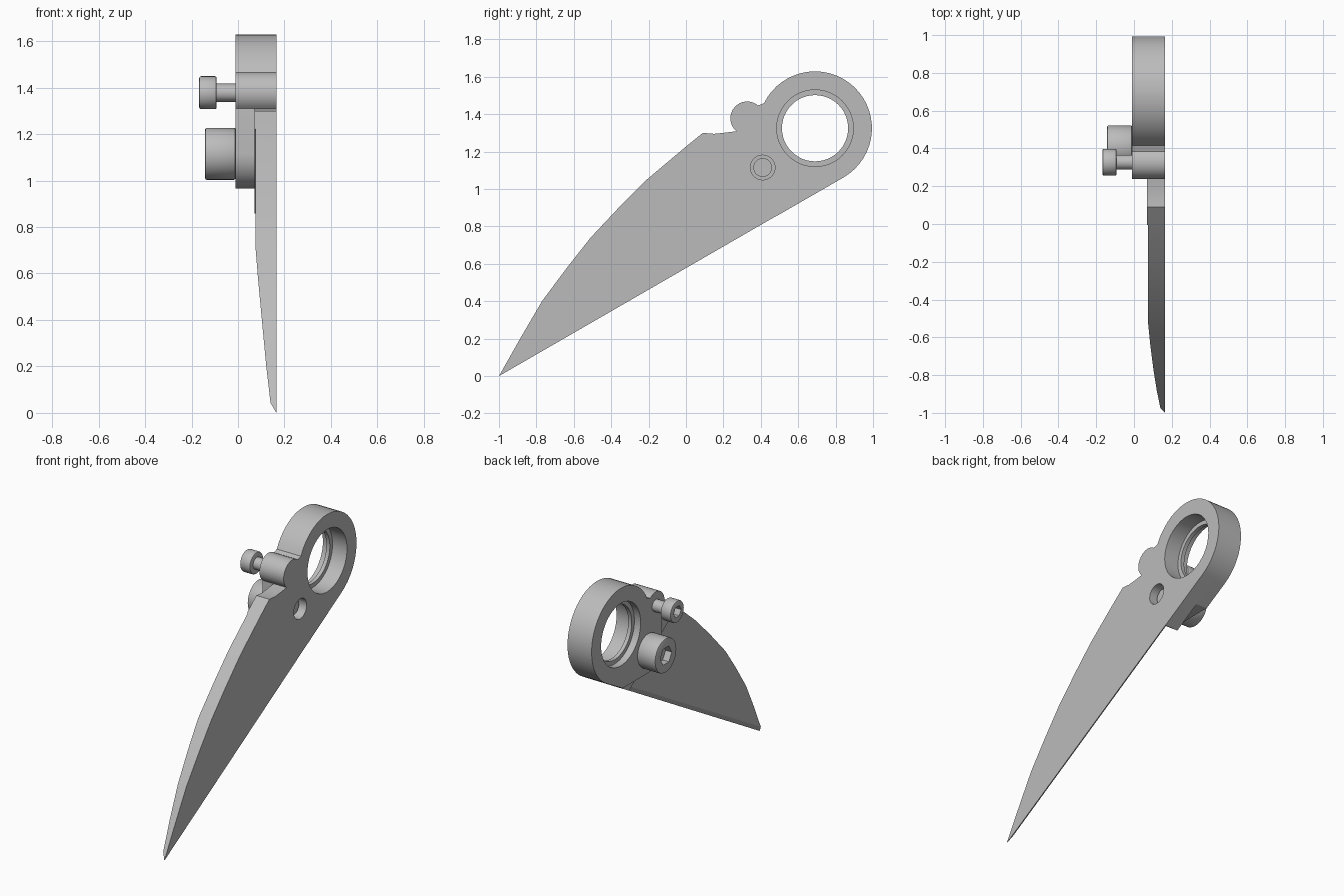
import bpy, bmesh
from math import sin, cos, radians, pi, sqrt

cube = bpy.data.objects.get("Cube")
if cube:
    bpy.data.objects.remove(cube, do_unlink=True)

steel = bpy.data.materials.new("plain_grey_steel")
steel.use_nodes = True
grey = (0.5, 0.5, 0.5, 1)
steel.diffuse_color = grey
steel.node_tree.nodes["Principled BSDF"].inputs["Base Color"].default_value = grey


def loft(name, start, end):
    """Solid between two matching rings of 3D points."""
    bm = bmesh.new()
    a = [bm.verts.new(p) for p in start]
    b = [bm.verts.new(p) for p in end]
    bm.faces.new(a)
    bm.faces.new(b)
    for i in range(len(a)):
        j = (i + 1) % len(a)
        bm.faces.new((a[i], a[j], b[j], b[i]))
    bmesh.ops.recalc_face_normals(bm, faces=bm.faces)
    mesh = bpy.data.meshes.new(name)
    bm.to_mesh(mesh)
    bm.free()
    mesh.materials.append(steel)
    obj = bpy.data.objects.new(name, mesh)
    bpy.context.collection.objects.link(obj)
    return obj


def prism(name, outline, x0, x1):
    return loft(name, [(x0, y, z) for y, z in outline], [(x1, y, z) for y, z in outline])


def arc(centre, r, a0, a1, n):
    angles = [radians(a0 + (a1 - a0) * i / n) for i in range(n + 1)]
    return [(centre[0] + r * cos(a), centre[1] + r * sin(a)) for a in angles]


def rod(name, centre, r, x0, x1, sides=40):
    return prism(name, arc(centre, r, 0, 360, sides)[:-1], x0, x1)


def select(obj):
    bpy.ops.object.select_all(action='DESELECT')
    obj.select_set(True)
    bpy.context.view_layer.objects.active = obj


def combine(obj, other, operation):
    mod = obj.modifiers.new(operation.lower(), 'BOOLEAN')
    mod.operation, mod.object, mod.solver = operation, other, 'EXACT'
    select(obj)
    bpy.ops.object.modifier_apply(modifier=mod.name)
    bpy.data.objects.remove(other, do_unlink=True)


def smooth(obj):
    select(obj)
    bpy.ops.object.shade_smooth_by_angle(angle=radians(25))


RING, EAR, BOLT = (0.69, 1.325), (0.327, 1.378), (0.41, 1.115)
BACK, STEP, FACE = -0.01, 0.07, 0.165

# Outline shared by the thin plate and the thick hub: ring and ear
head = arc(RING, 0.304, -60, 154, 30) + arc(EAR, 0.09, 50, 230, 16)
spine = [(0.2, 1.3), (0.15, 1.295), (0.09, 1.3), (0, 1.227), (-0.21, 1.05), (-0.36, 0.9),
         (-0.51, 0.74), (-0.64, 0.575), (-0.77, 0.4), (-0.88, 0.212), (-1, 0)]
body = prism("blade_body", head + spine, STEP, FACE)
hub_edge = arc(BOLT, 0.15, 180, 270, 10) + [(0.67, 0.965)]
hub = prism("hub", head + hub_edge, BACK, STEP)
combine(body, hub, 'UNION')

# Ground wedge on the blade: distance from the cutting edge against x
section = [(-0.05, 0.215), (0.025, 0.14), (0.12, 0.121), (0.23, 0.103), (0.32, 0.086),
           (0.385, 0.075), (0.8, 0.075), (0.8, -0.2), (-0.05, -0.2)]
c, s = sqrt(3) / 2, 0.5


def along(t, d, x):
    return (x, -1 + t * c - d * s, t * s + d * c)


grind = loft("grind_cutter", [along(-0.5, d, x) for d, x in section],
             [along(1.72 - 0.44 * d, d, x) for d, x in section])
combine(body, grind, 'DIFFERENCE')

# Ring bore with an inner lip, and the bolt hole
for x0, x1, r in ((-0.1, 0.035, 0.205), (0.06, 0.3, 0.205), (-0.1, 0.3, 0.177)):
    combine(body, rod("bore_cutter", RING, r, x0, x1, 48), 'DIFFERENCE')
combine(body, rod("hole_cutter", BOLT, 0.066, 0.08, 0.3), 'DIFFERENCE')
smooth(body)


# Socket-head bolts
def bolt(name, centre, head_r, x0, x1, shank_r, shank_end, hex_r):
    top = rod(name + "_head", centre, head_r, x0, x1)
    bev = top.modifiers.new("bevel", 'BEVEL')
    bev.width, bev.segments, bev.limit_method = 0.008, 2, 'ANGLE'
    select(top)
    bpy.ops.object.modifier_apply(modifier=bev.name)
    socket = rod("socket_cutter", centre, hex_r, x0 - 0.1, x0 + 0.045, 6)
    combine(top, socket, 'DIFFERENCE')
    smooth(top)
    smooth(rod(name + "_shank", centre, shank_r, x1 - 0.005, shank_end))


bolt("pivot_bolt", BOLT, 0.112, -0.142, BACK, 0.05, 0.12, 0.06)
bolt("clamp_bolt", EAR, 0.071, -0.167, -0.092, 0.039, 0.02, 0.038)
